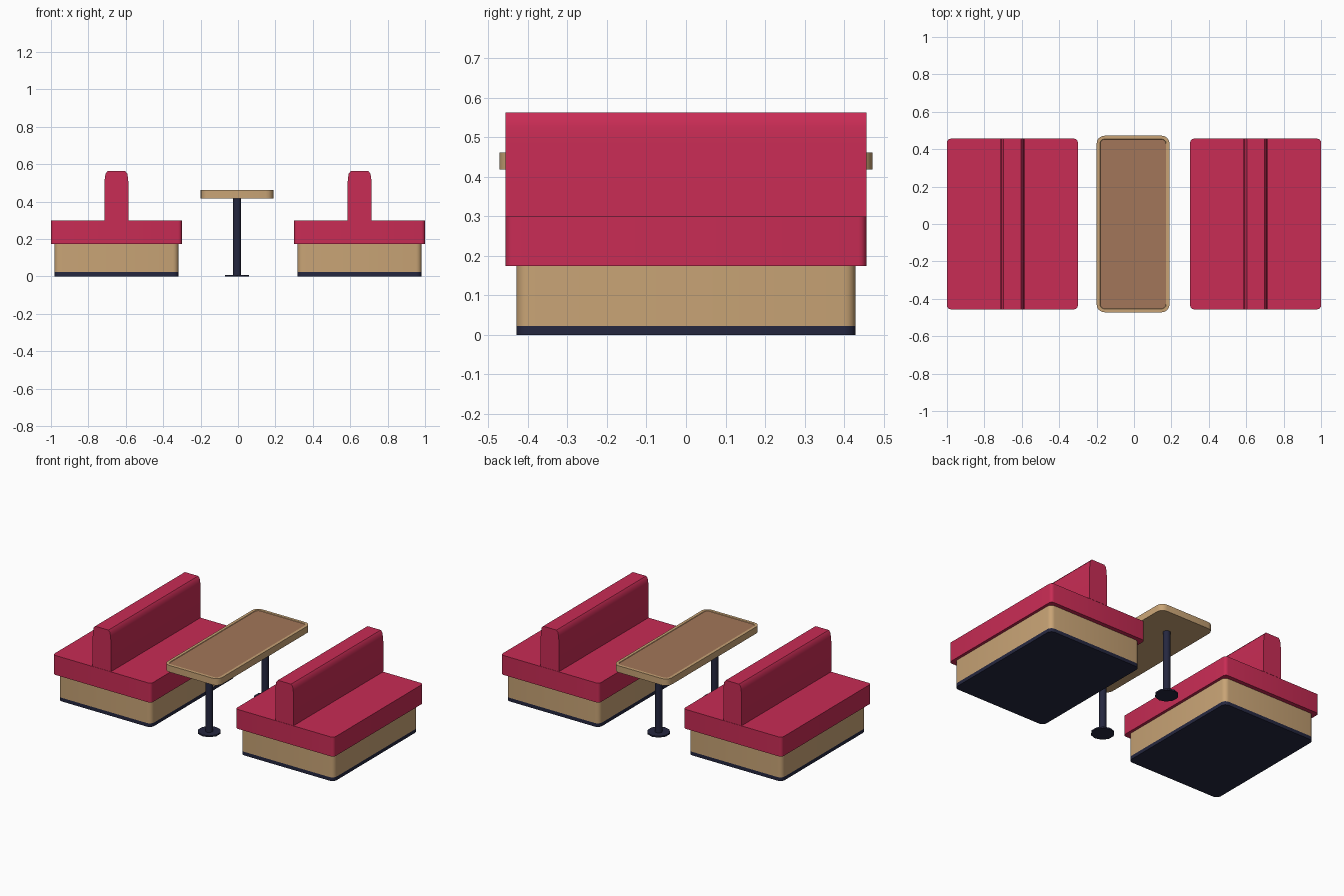
import bpy, bmesh, math

if "Cube" in bpy.data.objects:
    bpy.data.objects.remove(bpy.data.objects["Cube"])


def material(name, rgb):
    m = bpy.data.materials.new(name)
    m.diffuse_color = (*rgb, 1)
    m.use_nodes = True
    m.node_tree.nodes["Principled BSDF"].inputs["Base Color"].default_value = m.diffuse_color
    return m


RED = material("red_vinyl", (0.58, 0.025, 0.09))
WOOD = material("light_wood", (0.58, 0.37, 0.18))
BROWN = material("brown_top", (0.36, 0.18, 0.10))
DARK = material("dark_metal", (0.018, 0.02, 0.05))


def finish(bm, name, *mats):
    bmesh.ops.recalc_face_normals(bm, faces=bm.faces)
    me = bpy.data.meshes.new(name)
    bm.to_mesh(me)
    bm.free()
    ob = bpy.data.objects.new(name, me)
    bpy.context.collection.objects.link(ob)
    for m in mats:
        me.materials.append(m)
    bpy.ops.object.select_all(action='DESELECT')
    ob.select_set(True)
    bpy.context.view_layer.objects.active = ob
    bpy.ops.object.shade_smooth_by_angle(angle=math.radians(35))
    return ob


def slab_mesh(cx, sx, sy, z0, z1, radius):
    """Box with rounded vertical corners."""
    bm = bmesh.new()
    bmesh.ops.create_cube(bm, size=1)
    for v in bm.verts:
        v.co = (cx + v.co.x * sx, v.co.y * sy, z0 + (v.co.z + 0.5) * (z1 - z0))
    upright = [e for e in bm.edges if abs(e.verts[0].co.z - e.verts[1].co.z) > 1e-4]
    bmesh.ops.bevel(bm, geom=upright, offset=radius, segments=4, profile=0.5, affect='EDGES')
    return bm


def slab(name, mat, *dims):
    return finish(slab_mesh(*dims), name, mat)


def extrude_y(name, mat, profile, cx, half):
    """Extrude an (x, z) profile along y."""
    bm = bmesh.new()
    face = bm.faces.new([bm.verts.new((cx + x, -half, z)) for x, z in profile])
    ext = bmesh.ops.extrude_face_region(bm, geom=[face], use_keep_orig=True)
    for v in ext["geom"]:
        if isinstance(v, bmesh.types.BMVert):
            v.co.y = half
    return finish(bm, name, mat)


def cylinder(name, mat, x, y, r, z0, z1, sides):
    bm = bmesh.new()
    bmesh.ops.create_cone(bm, cap_ends=True, segments=sides, radius1=r, radius2=r, depth=z1 - z0)
    bmesh.ops.translate(bm, verts=bm.verts, vec=(x, y, (z0 + z1) / 2))
    return finish(bm, name, mat)


# Two double-sided benches
half_profile = [(0.065, 0.30), (0.065, 0.49), (0.062, 0.525), (0.058, 0.55), (0.047, 0.563)]
profile = half_profile + [(-x, z) for x, z in reversed(half_profile)]
for side, sx in (("left", -1), ("right", 1)):
    cx = sx * 0.65
    slab(f"{side}_plinth", DARK, cx, 0.664, 0.858, 0, 0.023, 0.03)
    slab(f"{side}_bench_base", WOOD, cx, 0.664, 0.858, 0.023, 0.174, 0.03)
    slab(f"{side}_seat", RED, cx, 0.70, 0.912, 0.174, 0.299, 0.02)
    extrude_y(f"{side}_backrest", RED, profile, cx, 0.456)

# Table top with an inset brown panel
TX = -0.005
bm = slab_mesh(TX, 0.39, 0.944, 0.418, 0.461, 0.042)
top = max(bm.faces, key=lambda f: f.calc_center_median().z)
bmesh.ops.inset_region(bm, faces=[top], thickness=0.018, depth=0)
bmesh.ops.inset_region(bm, faces=[top], thickness=0.002, depth=-0.003)
top.material_index = 1
finish(bm, "table_top", WOOD, BROWN)

# Table legs with round feet
for name, y in (("front", -0.285), ("back", 0.285)):
    cylinder(f"{name}_leg", DARK, TX, y, 0.022, 0.008, 0.418, 12)
    cylinder(f"{name}_foot", DARK, TX, y, 0.068, 0, 0.009, 10)
